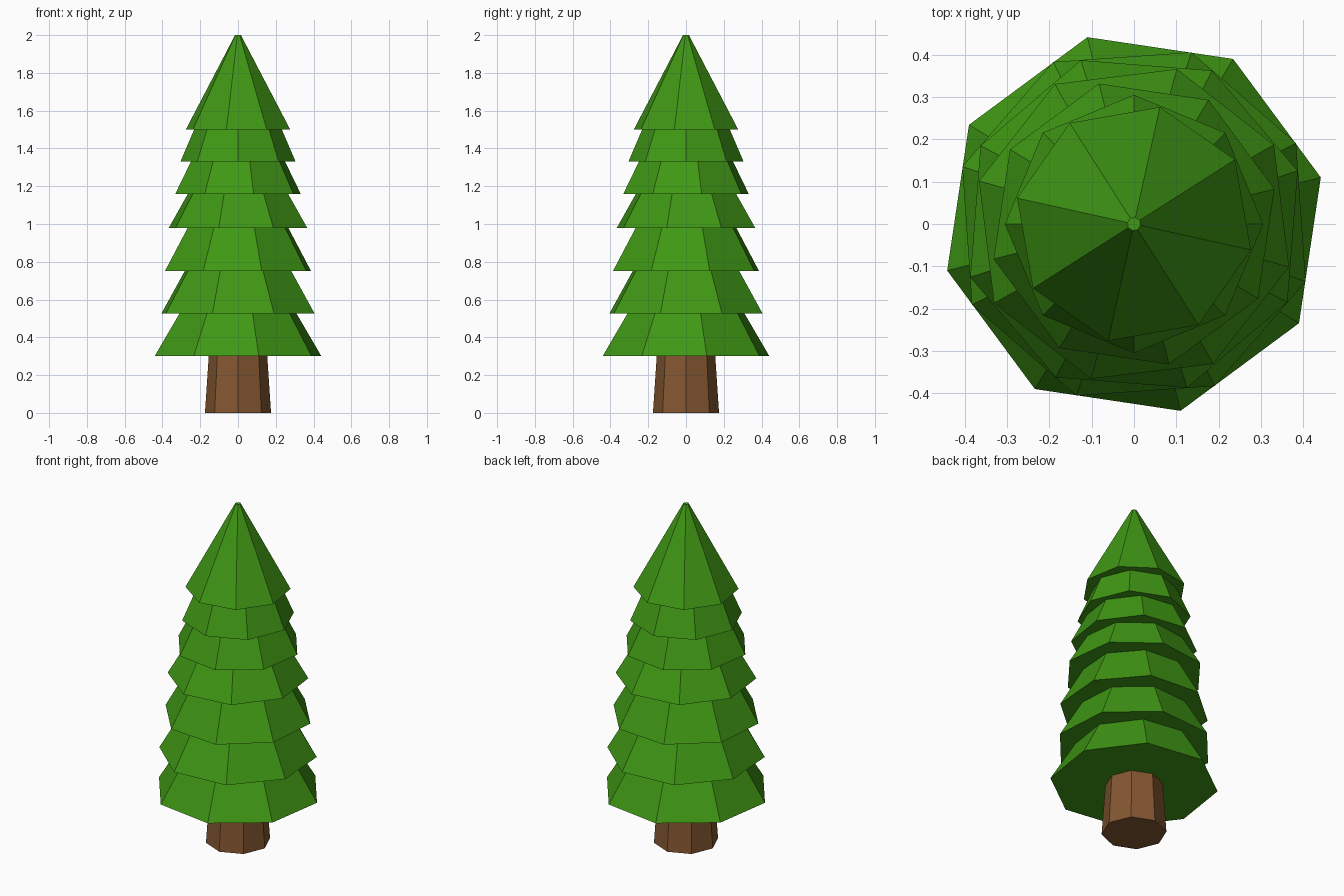
import bpy
from math import radians

if "Cube" in bpy.data.objects:
    bpy.data.objects.remove(bpy.data.objects["Cube"])


def material(name, color):
    m = bpy.data.materials.new(name)
    m.diffuse_color = color
    m.use_nodes = True
    m.node_tree.nodes["Principled BSDF"].inputs["Base Color"].default_value = m.diffuse_color
    return m


def frustum(name, z0, z1, r0, r1, angle, mat):
    # eight-sided flat-faced cone section, first corner at `angle` from +x
    bpy.ops.mesh.primitive_cone_add(vertices=8, radius1=r0, radius2=r1, depth=z1 - z0,
                                    location=(0, 0, (z0 + z1) / 2),
                                    rotation=(0, 0, radians(angle)))
    ob = bpy.context.object
    ob.name = name
    ob.data.materials.append(mat)
    return ob


green = material("needles", (0.05, 0.31, 0.007, 1))
brown = material("bark", (0.23, 0.095, 0.03, 1))

# trunk
frustum("trunk", 0.0, 0.30, 0.175, 0.155, 0, brown)

# branch tiers, bottom to top: base z, base radius, top radius, turn in degrees
tiers = [
    (0.30, 0.455, 0.320, 14),
    (0.525, 0.428, 0.298, 26.5),
    (0.75, 0.407, 0.280, 18),
    (0.98, 0.380, 0.275, 29.5),
    (1.16, 0.342, 0.257, 14),
    (1.33, 0.305, 0.232, 0),
    (1.50, 0.283, 0.016, 32.5),
]
tops = [t[0] for t in tiers[1:]] + [2.0]
for i, ((z, r0, r1, a), top) in enumerate(zip(tiers, tops), 1):
    frustum(f"branch_tier_{i}", z, top, r0, r1, a, green)
